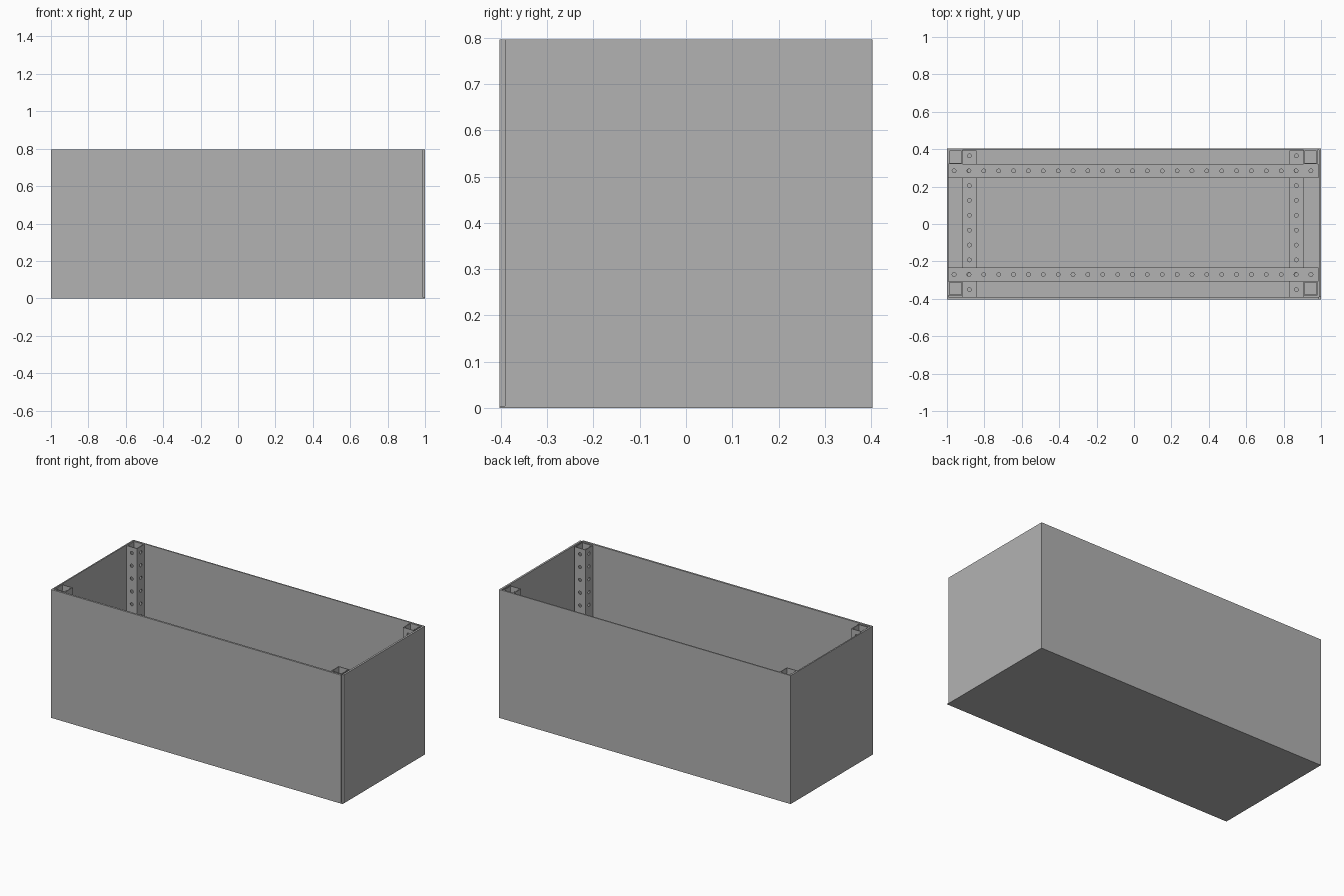
import bpy, bmesh
from math import cos, sin, pi

if "Cube" in bpy.data.objects:
    bpy.data.objects.remove(bpy.data.objects["Cube"], do_unlink=True)

grey = bpy.data.materials.new("plain_grey")
grey.use_nodes = True
COLOUR = (0.448, 0.448, 0.448, 1)
grey.diffuse_color = COLOUR
grey.node_tree.nodes["Principled BSDF"].inputs["Base Color"].default_value = COLOUR

HX, HY, HEIGHT = 1.0, 0.403, 0.796   # outer half sizes and height
THICK, THIN, FLOOR = 0.012, 0.008, 0.004
W = 0.074                            # tube width
PITCH, HOLE_R = 0.0795, 0.01
SEGMENTS = 16


def add_object(name, bm):
    mesh = bpy.data.meshes.new(name)
    bm.to_mesh(mesh)
    bm.free()
    mesh.materials.append(grey)
    obj = bpy.data.objects.new(name, mesh)
    bpy.context.collection.objects.link(obj)
    return obj


def panel(name, lo, hi):
    bm = bmesh.new()
    bmesh.ops.create_cube(bm, size=1)
    for v in bm.verts:
        v.co = [(a + b) / 2 + c * (b - a) for a, b, c in zip(lo, hi, v.co)]
    return add_object(name, bm)


def perforated_tube(name, axis, start, end, first_hole, count, centre):
    """Hollow square tube along an axis, with a row of round holes on each side."""
    bm = bmesh.new()
    holes = [first_hole + i * PITCH for i in range(count)]
    cuts = [start] + [h + PITCH / 2 for h in holes[:-1]] + [end]

    def place(side, s, u):
        a, b = u, W / 2
        for _ in range(side):
            a, b = -b, a
        local = {"x": (s, a, b), "y": (b, s, a), "z": (a, b, s)}[axis]
        return bm.verts.new([p + c for p, c in zip(local, centre)])

    for side in range(4):
        for hole, lo, hi in zip(holes, cuts, cuts[1:]):
            outer, inner = [], []
            for i in range(SEGMENTS):
                c, s = cos(2 * pi * i / SEGMENTS), sin(2 * pi * i / SEGMENTS)
                m = max(abs(c), abs(s))
                along = (lo + hi) / 2 + c / m * (hi - lo) / 2
                outer.append(place(side, along, s / m * W / 2))
                inner.append(place(side, hole + c * HOLE_R, s * HOLE_R))
            for i in range(SEGMENTS):
                j = (i + 1) % SEGMENTS
                bm.faces.new((outer[i], outer[j], inner[j], inner[i]))
    bmesh.ops.remove_doubles(bm, verts=bm.verts, dist=0.0002)
    obj = add_object(name, bm)
    wall = obj.modifiers.new("tube_wall", "SOLIDIFY")
    wall.thickness = 0.005
    wall.offset = -1
    wall.use_even_offset = True
    return obj


# Floor and four wall panels, leaving a small open notch at one front corner
panel("floor", (-HX, -HY, 0), (HX, HY, FLOOR))
panel("front_wall", (-HX, -HY, FLOOR), (HX - THICK, -HY + THICK, HEIGHT))
panel("right_wall", (HX - THICK, -HY + THICK, FLOOR), (HX, HY, HEIGHT))
panel("back_wall", (-HX, HY - THIN, FLOOR), (HX - THICK, HY, HEIGHT))
panel("left_wall", (-HX, -HY + THICK, FLOOR), (-HX + THIN, HY - THIN, HEIGHT))

# Corner posts
for x_name, x in (("left", -0.954), ("right", 0.943)):
    for y_name, y in (("front", -0.345), ("back", 0.358)):
        perforated_tube(f"{y_name}_{x_name}_post", "z", FLOOR, HEIGHT - 0.002,
                        0.042, 10, (x, y, 0))

# Cross rails resting on the floor
for name, x in (("left", -0.88), ("right", 0.868)):
    perforated_tube(f"{name}_cross_rail", "y", -0.39, 0.394, -0.351, 10,
                    (x, 0, FLOOR + W / 2))

# Long rails resting on the cross rails
for name, y in (("front", -0.27), ("back", 0.284)):
    perforated_tube(f"{name}_long_rail", "x", -0.991, 0.986, -0.962, 25,
                    (0, y, FLOOR + W * 1.5))
